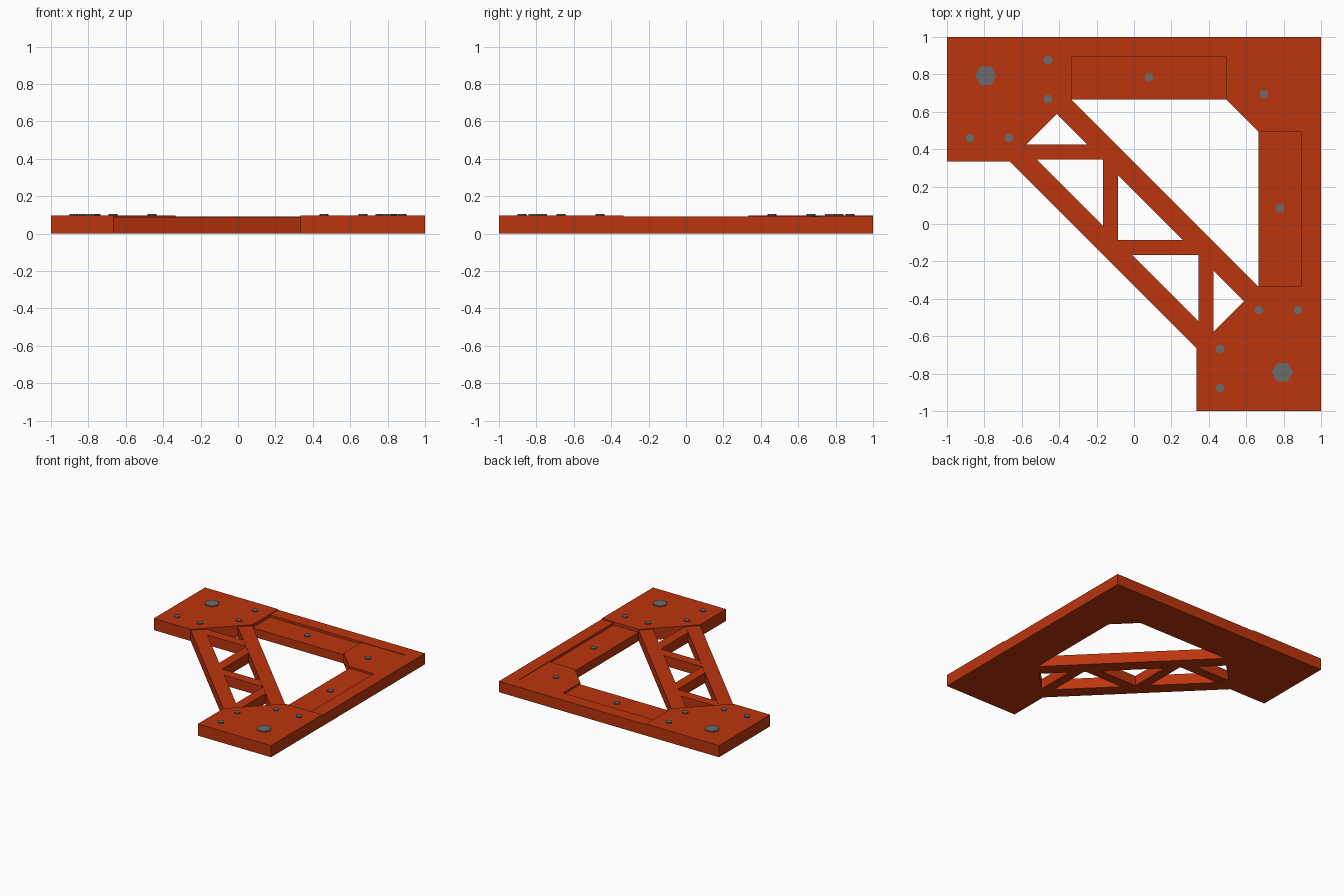
import bpy, bmesh
from math import pi, cos, sin

cube = bpy.data.objects.get("Cube")
if cube:
    bpy.data.objects.remove(cube, do_unlink=True)


def material(name, rgb):
    m = bpy.data.materials.new(name)
    m.use_nodes = True
    m.diffuse_color = (*rgb, 1)
    m.node_tree.nodes["Principled BSDF"].inputs["Base Color"].default_value = (*rgb, 1)
    return m


RED = material("rust_red_paint", (0.50, 0.035, 0.004))
GREY = material("bolt_grey", (0.15, 0.15, 0.15))


def prism(name, outline, z0, z1, mat=RED):
    """Flat plate: extrude an outline from z0 to z1."""
    bm = bmesh.new()
    face = bm.faces.new([bm.verts.new((x, y, z0)) for x, y in outline])
    top = bmesh.ops.extrude_face_region(bm, geom=[face])["geom"]
    bmesh.ops.translate(bm, vec=(0, 0, z1 - z0),
                        verts=[v for v in top if isinstance(v, bmesh.types.BMVert)])
    bmesh.ops.recalc_face_normals(bm, faces=bm.faces)
    me = bpy.data.meshes.new(name)
    bm.to_mesh(me)
    bm.free()
    me.materials.append(mat)
    ob = bpy.data.objects.new(name, me)
    bpy.context.collection.objects.link(ob)
    return ob


def both(name, outline, z0, z1):
    """Plate plus its twin across the x = y diagonal."""
    prism(name + "_back", outline, z0, z1)
    prism(name + "_front", [(y, x) for x, y in outline], z0, z1)


def bolt(name, x, y, z, r, sides):
    ring = [(x + r * cos(2 * pi * i / sides), y + r * sin(2 * pi * i / sides))
            for i in range(sides)]
    prism(name, ring, z - 0.02, z + 0.008, GREY)


E = 0.335            # inner edge of the end plates
IN = 0.665           # inner edge of the L-shaped rail
RIM = 0.893          # inner edge of the raised rim
CUT = 0.495          # start of the corner plate
PLATE, RIM_Z, CORNER_Z, FLOOR = 0.096, 0.09, 0.086, 0.071

# End plates, with a chamfer facing the brace
both("end_plate", [(-1, 1), (-E, 1), (-E, IN), (-IN, E), (-1, E)], 0, PLATE)

# L-shaped rail: raised outer rim, sunken floor, corner plate
both("rail_rim", [(-E, RIM), (RIM, RIM), (1, 1), (-E, 1)], 0, RIM_Z)
both("rail_floor", [(-E, IN), (CUT, IN), (CUT, RIM), (-E, RIM)], 0, FLOOR)
prism("corner_plate", [(CUT, IN), (IN, CUT), (RIM, CUT), (RIM, RIM), (CUT, RIM)], 0, CORNER_Z)

# Diagonal brace: two chords between the end plates
for name, lo, hi in (("inner_chord", 0.175, 0.33), ("outer_chord", -0.33, -0.175)):
    # each corner lies where x + y = s meets y - x = d
    corners = [(lo, 1), (hi, 1), (hi, -1), (lo, -1)]
    prism(name, [((s - d) / 2, (s + d) / 2) for s, d in corners], 0, 0.088)

# Zigzag web between the chords, ends skewed to follow them
for i, y in enumerate((0.345, -0.165)):
    web = []
    for yy, s in ((y, -0.2), (y, 0.2), (y + 0.08, 0.2), (y + 0.08, -0.2)):
        web.append((s - yy, yy))
    both(f"web_{i}", web, 0.002, 0.085)

# Bolts on the end plates
for side in ("back", "front"):
    spots = [(-0.46, 0.877), (-0.46, 0.668), (-0.877, 0.46), (-0.668, 0.46)]
    big = (-0.793, 0.793)
    if side == "front":
        spots = [(y, x) for x, y in spots]
        big = big[::-1]
    bolt("large_bolt_" + side, *big, PLATE, 0.057, 6)
    for i, p in enumerate(spots):
        bolt(f"small_bolt_{side}_{i}", *p, PLATE, 0.024, 8)

# Bolts along the rail
bolt("rail_bolt_back", 0.08, 0.785, FLOOR, 0.024, 8)
bolt("rail_bolt_side", 0.78, 0.085, FLOOR, 0.024, 8)
bolt("corner_bolt", 0.695, 0.695, CORNER_Z, 0.024, 8)
